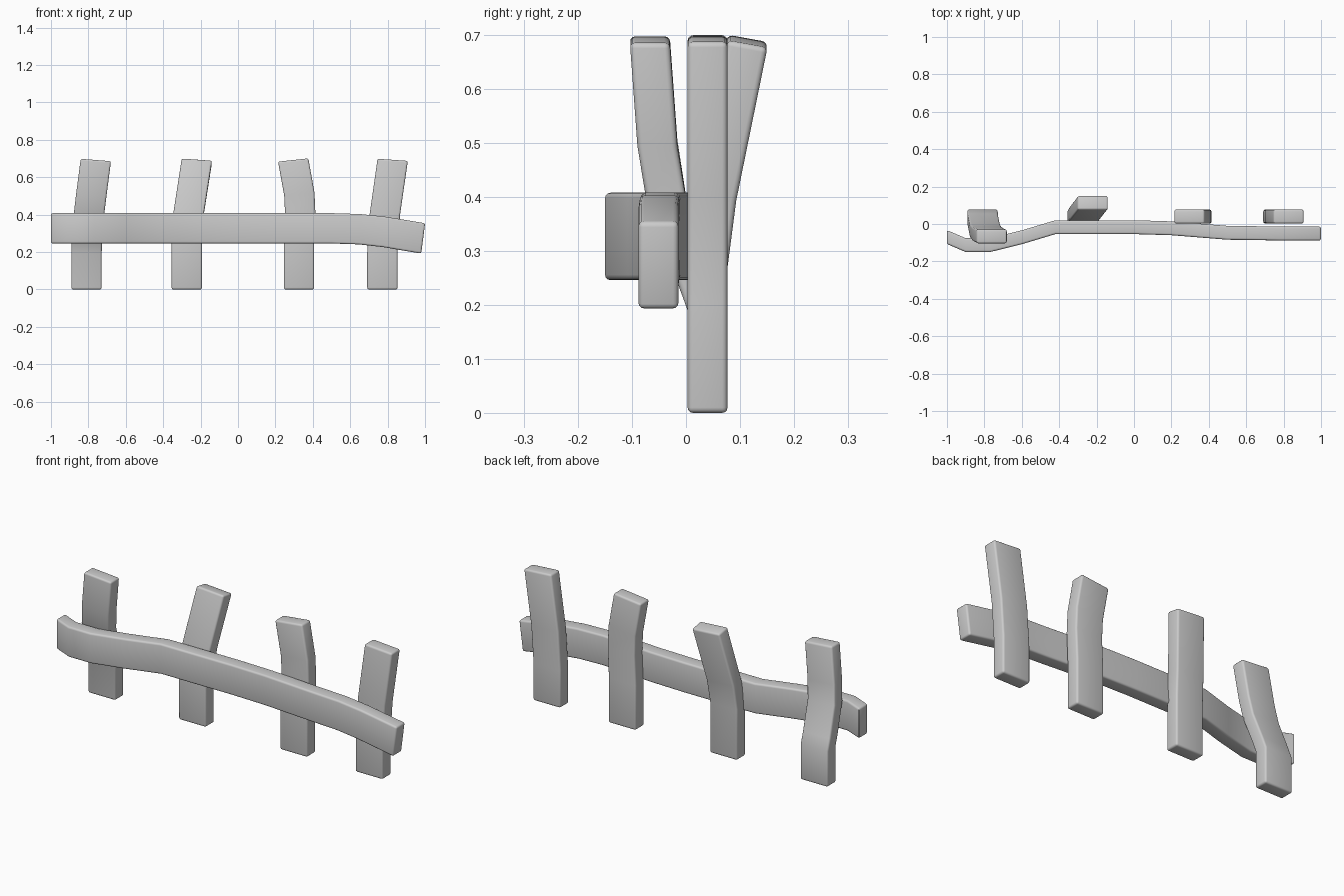
import bpy, bmesh
from mathutils import Vector

if "Cube" in bpy.data.objects:
    bpy.data.objects.remove(bpy.data.objects["Cube"])


def sweep(name, sections):
    """Skin a run of four-cornered cross-sections, cap it and soften the edges."""
    bm = bmesh.new()
    rings = [[bm.verts.new(p) for p in s] for s in sections]
    for a, b in zip(rings, rings[1:]):
        for i in range(4):
            j = (i + 1) % 4
            bm.faces.new((a[i], a[j], b[j], b[i]))
    bm.faces.new(rings[0])
    bm.faces.new(rings[-1])
    bmesh.ops.recalc_face_normals(bm, faces=bm.faces[:])
    # bevel the long edges and the end edges only, not the bend rings
    edges = [e for e in bm.edges if e.calc_face_angle(0) > 0.9]
    bmesh.ops.bevel(bm, geom=edges, offset=0.01, segments=3, profile=0.5,
                    affect='EDGES', clamp_overlap=True)
    mesh = bpy.data.meshes.new(name)
    bm.to_mesh(mesh)
    bm.free()
    obj = bpy.data.objects.new(name, mesh)
    bpy.context.collection.objects.link(obj)
    bpy.context.view_layer.objects.active = obj
    bpy.ops.object.select_all(action='DESELECT')
    obj.select_set(True)
    bpy.ops.object.shade_smooth_by_angle(angle=0.7)
    return obj


W, T = 0.081, 0.037   # half width and half thickness of the boards


def plank(name, stations):
    """stations: x, y, z, rise per unit x, rise per unit y"""
    secs = []
    for x, y, z, rx, ry in stations:
        secs.append([Vector((x + sx * W, y + sy * T, z + sx * W * rx + sy * T * ry))
                     for sx, sy in ((-1, -1), (1, -1), (1, 1), (-1, 1))])
    sweep(name, secs)


# upright boards, left to right
plank("upright_far_left", [
    (-0.81, 0.04, 0, 0, 0), (-0.81, 0.04, 0.19, 0, 0),
    (-0.808, 0.018, 0.25, 0, 0), (-0.797, -0.037, 0.40, -0.04, 0),
    (-0.785, -0.053, 0.50, -0.08, 0), (-0.76, -0.067, 0.692, -0.08, 0)])
plank("upright_left", [
    (-0.274, 0.04, 0, 0, 0), (-0.274, 0.04, 0.27, 0, 0),
    (-0.265, 0.056, 0.40, -0.05, -0.1), (-0.22, 0.114, 0.689, -0.07, -0.18)])
plank("upright_right", [
    (0.326, 0.04, 0, 0, 0), (0.326, 0.04, 0.24, 0, 0),
    (0.333, 0.04, 0.40, 0.02, 0), (0.328, 0.04, 0.51, 0.09, 0),
    (0.295, 0.04, 0.692, 0.11, 0)])
plank("upright_far_right", [
    (0.772, 0.04, 0, 0, 0), (0.772, 0.04, 0.2, 0, 0),
    (0.785, 0.04, 0.40, -0.05, 0), (0.827, 0.04, 0.693, -0.07, 0)])

# warped cross rail: x, y, z, lean of the cross-section in x per unit z
rail = [(-1, -0.07, 0.327, 0), (-0.9, -0.113, 0.327, 0), (-0.77, -0.113, 0.327, 0),
        (-0.6, -0.071, 0.327, 0), (-0.42, -0.017, 0.327, 0), (0, -0.017, 0.327, 0),
        (0.2, -0.023, 0.327, 0), (0.5, -0.047, 0.327, 0), (0.65, -0.049, 0.322, 0.05),
        (0.78, -0.051, 0.308, 0.1), (0.99, -0.051, 0.273, 0.13)]
sweep("cross_rail", [
    [Vector((x + sz * W * k, y + sy * T, z + sz * W))
     for sy, sz in ((-1, -1), (1, -1), (1, 1), (-1, 1))]
    for x, y, z, k in rail])
